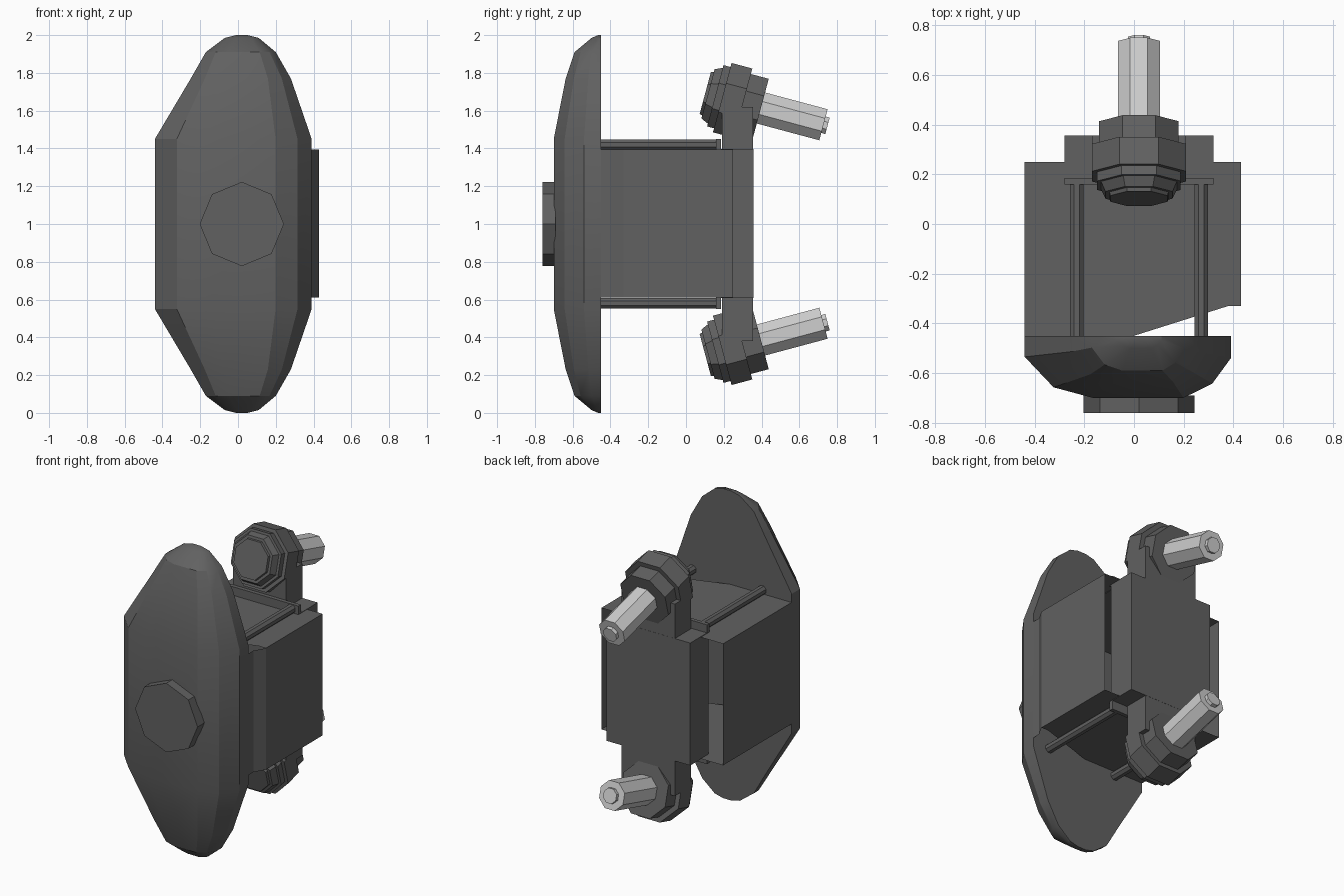
import bpy, bmesh, math
from mathutils import Matrix, Vector

cube = bpy.data.objects.get("Cube")
if cube:
    bpy.data.objects.remove(cube, do_unlink=True)


def material(name, v):
    m = bpy.data.materials.new(name)
    m.use_nodes = True
    m.diffuse_color = (v, v, v, 1)
    bsdf = m.node_tree.nodes["Principled BSDF"]
    bsdf.inputs["Base Color"].default_value = (v, v, v, 1)
    bsdf.inputs["Roughness"].default_value = 0.7
    return m


DARK = material("dark grey", 0.12)
LIGHT = material("light grey", 0.62)
CX = 0.02                      # x of the centre line shared by most parts
MIRROR = Matrix.Translation((0, 0, 2)) @ Matrix.Diagonal((1, 1, -1, 1))


def finish(name, bm, mat, smooth=False):
    bmesh.ops.recalc_face_normals(bm, faces=bm.faces[:])
    me = bpy.data.meshes.new(name)
    bm.to_mesh(me)
    bm.free()
    me.materials.append(mat)
    ob = bpy.data.objects.new(name, me)
    bpy.context.scene.collection.objects.link(ob)
    if smooth:
        bpy.context.view_layer.objects.active = ob
        ob.select_set(True)
        bpy.ops.object.shade_smooth_by_angle(angle=math.radians(25))
        ob.select_set(False)
    return ob


def box(name, lo, hi, xf=Matrix()):
    lo, hi = Vector(lo), Vector(hi)
    bm = bmesh.new()
    size = Matrix.Diagonal((*(hi - lo), 1))
    bmesh.ops.create_cube(bm, size=1, matrix=xf @ Matrix.Translation((lo + hi) / 2) @ size)
    return finish(name, bm, DARK)


def prism(name, centre, tilt, t0, t1, r, mat=DARK, flat=True, xf=Matrix(), r2=None):
    """Eight-sided bar along +y, tipped down by tilt degrees; r is the apothem when flat."""
    k = math.cos(math.pi / 8) if flat else 1
    m = (xf @ Matrix.Translation(centre) @ Matrix.Rotation(-math.radians(90 + tilt), 4, 'X')
         @ Matrix.Translation((0, 0, (t0 + t1) / 2))
         @ Matrix.Rotation(math.pi / 8 if flat else 0, 4, 'Z'))
    bm = bmesh.new()
    bmesh.ops.create_cone(bm, cap_ends=True, segments=8, radius1=r / k,
                          radius2=(r2 or r) / k, depth=t1 - t0, matrix=m)
    return finish(name, bm, mat)


# Front shield: lofted cross-sections (z, left x, right x, depth)
half = [(1.45, -0.44, 0.39, 0.25), (1.77, -0.25, 0.28, 0.187),
        (1.91, -0.17, 0.20, 0.14), (1.985, -0.07, 0.11, 0.05), (2.0, -0.01, 0.05, 0.015)]
levels = [(2 - z, a, b, d) for z, a, b, d in reversed(half)] + half
section = [(0, 0), (0, 0.34), (0.14, 0.83), (0.33, 1), (0.77, 1), (0.91, 0.77), (1, 0.36), (1, 0)]
bm = bmesh.new()
rings = [[bm.verts.new((a + u * (b - a), -0.45 - v * d, z)) for u, v in section]
         for z, a, b, d in levels]
n = len(section)
for r0, r1 in zip(rings, rings[1:]):
    for i in range(n):
        j = (i + 1) % n
        bm.faces.new((r0[i], r0[j], r1[j], r1[i]))
bm.faces.new(rings[0])
bm.faces.new(rings[-1])
finish("front_shield", bm, DARK, smooth=True)

# Eight-sided button on the shield
prism("front_button", (CX, 0, 1), 0, -0.76, -0.69, 0.223, flat=False)

# Hollow housing of thin sheets, open at the back
bm = bmesh.new()
wall_paths = [[(-0.44, 0.25), (-0.44, -0.45)],
              [(0.43, 0.25), (0.43, -0.33), (0.39, -0.40), (0.39, -0.45)]]
for path in wall_paths:
    for (x0, y0), (x1, y1) in zip(path, path[1:]):
        bm.faces.new([bm.verts.new(p) for p in
                      ((x0, y0, 0.61), (x1, y1, 0.61), (x1, y1, 1.395), (x0, y0, 1.395))])
cap = [(-0.44, 0.25), (-0.44, -0.45), (0, -0.45), (0.38, -0.33), (0.43, -0.33), (0.43, 0.25)]
for z in (0.61, 1.395):
    bm.faces.new([bm.verts.new((x, y, z)) for x, y in cap])
bmesh.ops.remove_doubles(bm, verts=bm.verts[:], dist=0.0005)
finish("housing", bm, DARK)

# Back plate
box("back_plate", (-0.28, 0.17, 0.607), (0.32, 0.357, 1.398))

# Upper and lower mounts: lug, collars, bolt head, pin, stop bar and guide rods
for side, xf in (("upper", Matrix()), ("lower", MIRROR)):
    hub = (CX, 0.30, 1.64)
    box(side + "_lug", (-0.17, 0.19, 1.38), (0.21, 0.356, 1.62), xf)
    box(side + "_stop_bar", (-0.28, 0.16, 1.39), (0.32, 0.185, 1.45), xf)
    for part, t0, t1, r, r2, mat in (
            ("collar", -0.112, 0.002, 0.19, 0.19, DARK),
            ("back_flange", 0.0, 0.10, 0.16, 0.16, DARK),
            ("head_rim", -0.15, -0.11, 0.168, 0.168, DARK),
            ("bolt_head", -0.19, -0.145, 0.135, 0.155, DARK),
            ("head_cap", -0.205, -0.185, 0.115, 0.12, DARK),
            ("pin", 0.09, 0.443, 0.085, 0.085, LIGHT),
            ("pin_tip", 0.44, 0.465, 0.045, 0.045, LIGHT)):
        prism(f"{side}_{part}", hub, 15, t0, t1, r, mat, xf=xf, r2=r2)
    for rod, x in (("right", -0.23), ("left", 0.27)):
        prism(f"{side}_{rod}_rod", (x, 0, 1.42), 0, -0.455, 0.165, 0.027, xf=xf)
